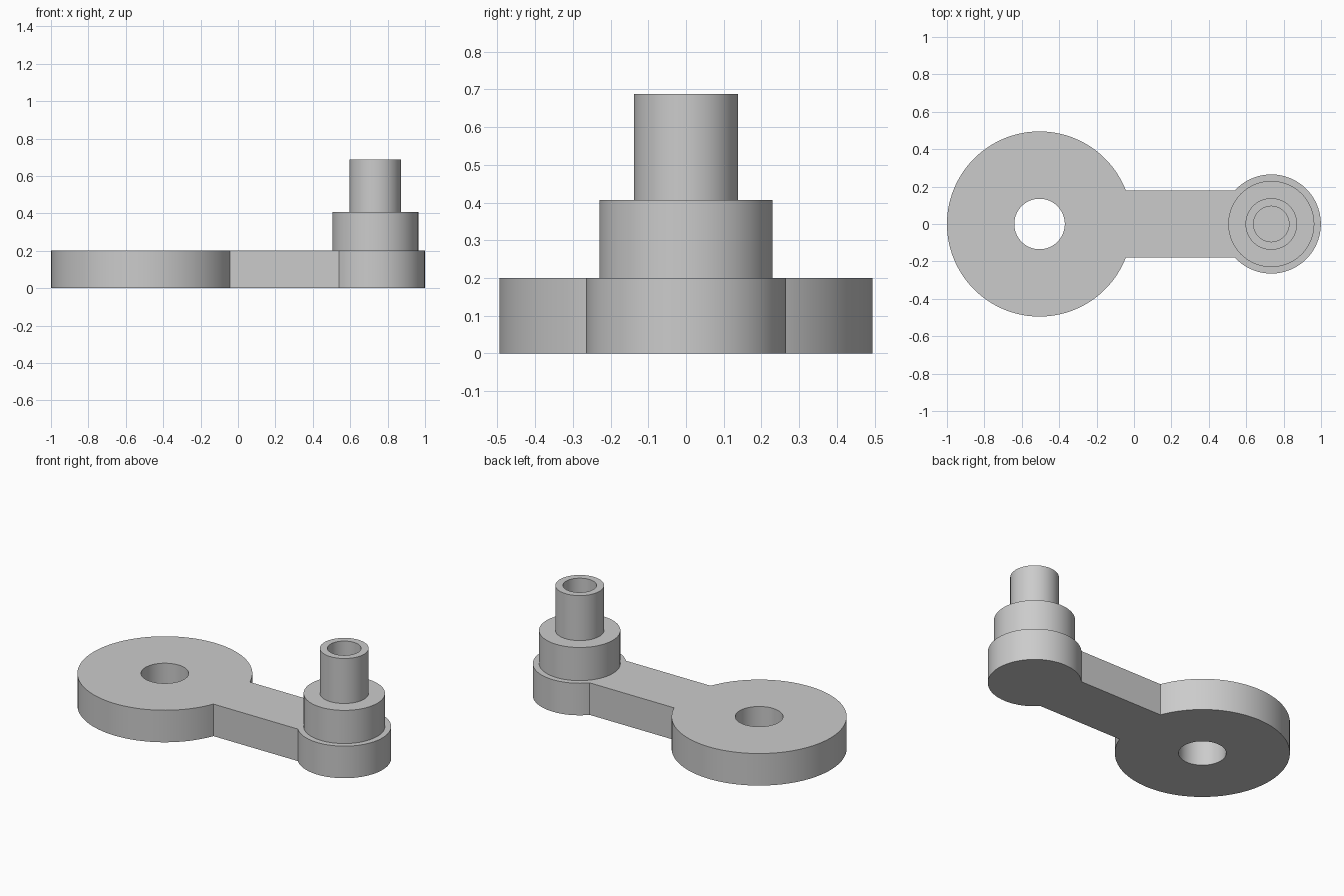
import bpy, bmesh
from math import sin, cos, pi, asin

if "Cube" in bpy.data.objects:
    bpy.data.objects.remove(bpy.data.objects["Cube"])

BIG_X, BIG_R, HOLE_R = -0.505, 0.495, 0.135
END_X, END_R = 0.734, 0.265
ARM, THICK = 0.18, 0.2
SEG = 96


def arc(cx, r, a0, a1, n, closed=False):
    steps = n if closed else n + 1
    return [(cx + r * cos(a0 + (a1 - a0) * i / n), r * sin(a0 + (a1 - a0) * i / n))
            for i in range(steps)]


def make_object(name, bm):
    bmesh.ops.recalc_face_normals(bm, faces=bm.faces)
    mesh = bpy.data.meshes.new(name)
    bm.to_mesh(mesh)
    bm.free()
    ob = bpy.data.objects.new(name, mesh)
    bpy.context.collection.objects.link(ob)
    return ob


def prism(name, points, z0, z1):
    bm = bmesh.new()
    face = bm.faces.new([bm.verts.new((x, y, z0)) for x, y in points])
    new = bmesh.ops.extrude_face_region(bm, geom=[face])["geom"]
    for v in new:
        if isinstance(v, bmesh.types.BMVert):
            v.co.z = z1
    return make_object(name, bm)


def lathe(name, cx, profile):
    bm = bmesh.new()
    rings = [[bm.verts.new((x, y, z)) for x, y in arc(cx, r, 0, 2 * pi, SEG, True)]
             for r, z in profile]
    for lower, upper in zip(rings, rings[1:]):
        for i in range(SEG):
            j = (i + 1) % SEG
            bm.faces.new((lower[i], lower[j], upper[j], upper[i]))
    bm.faces.new(rings[0])
    bm.faces.new(rings[-1])
    return make_object(name, bm)


def combine(target, tool, operation):
    mod = target.modifiers.new(operation.title(), 'BOOLEAN')
    mod.operation, mod.object, mod.solver = operation, tool, 'EXACT'
    bpy.context.view_layer.objects.active = target
    bpy.ops.object.modifier_apply(modifier=mod.name)
    bpy.data.objects.remove(tool)


# Flat arm: large disc, straight bar and small round end in one outline
a, b = asin(ARM / BIG_R), asin(ARM / END_R)
outline = arc(BIG_X, BIG_R, a, 2 * pi - a, SEG) + arc(END_X, END_R, b - pi, pi - b, SEG)
crank = prism("crank_arm", outline, 0, THICK)

# Through hole in the large disc
hole = prism("hole_cutter", arc(BIG_X, HOLE_R, 0, 2 * pi, SEG, True), -0.1, 0.3)
combine(crank, hole, 'DIFFERENCE')

# Stepped boss and hollow pin on the small end
pin = lathe("stepped_pin", END_X, [(0.23, 0.1), (0.23, 0.407), (0.138, 0.407),
                                   (0.138, 0.688), (0.095, 0.688), (0.095, 0.407)])
combine(crank, pin, 'UNION')

# Smooth round walls with crisp edges
bpy.ops.object.select_all(action='DESELECT')
crank.select_set(True)
bpy.context.view_layer.objects.active = crank
bpy.ops.object.shade_smooth_by_angle(angle=pi / 6)
